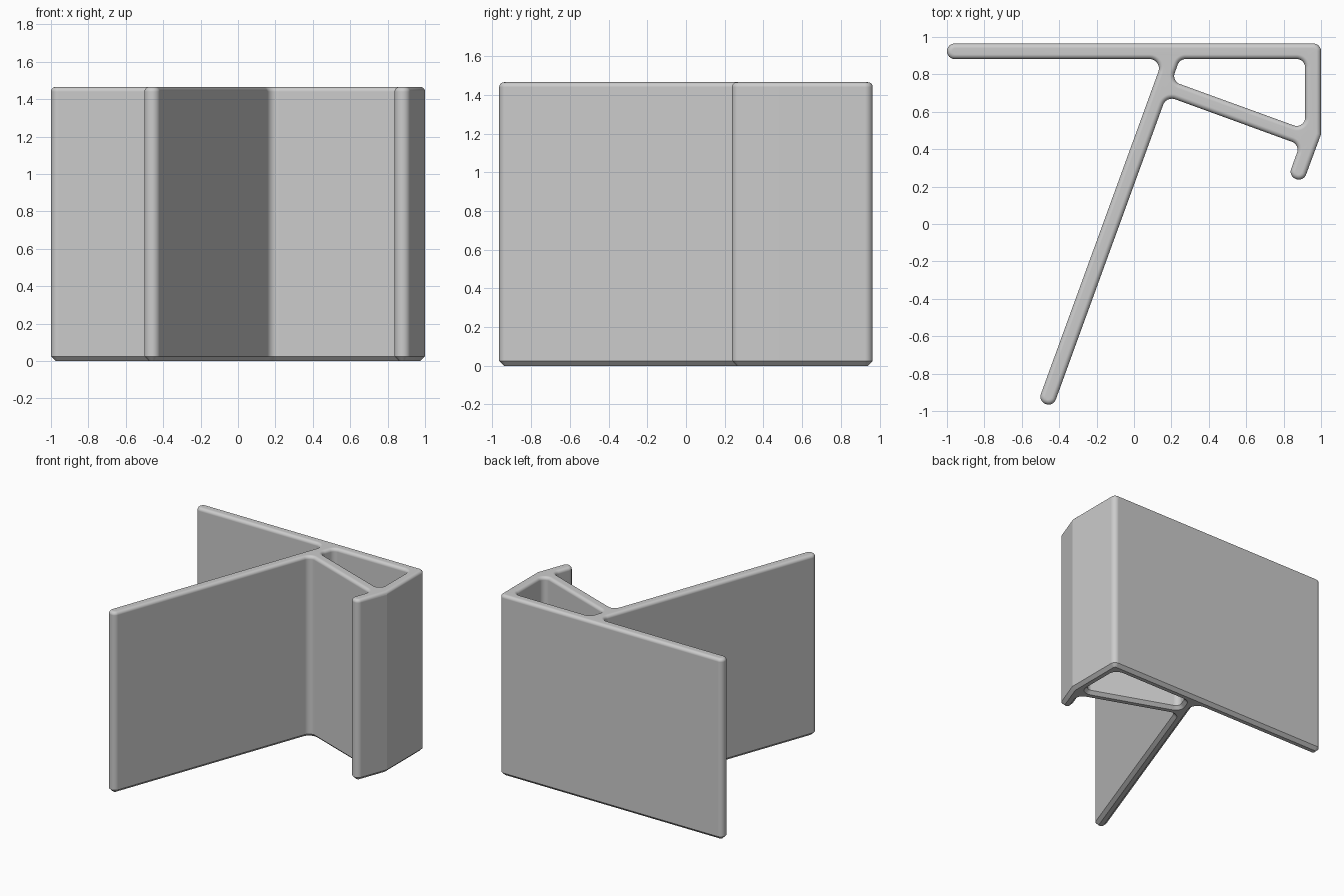
import bpy, bmesh, math
from mathutils import Vector

if "Cube" in bpy.data.objects:
    bpy.data.objects.remove(bpy.data.objects["Cube"], do_unlink=True)

HEIGHT, EDGE = 1.465, 0.025
CORNER_STEPS, EDGE_STEPS = 8, 7
TIP, FILLET = 0.041, 0.045

# Profile corners (x, y, radius), with the material on the left of the path
outer = [
    (1, 0.965, TIP), (-1, 0.965, TIP), (-1, 0.882, TIP),
    (0.155, 0.882, 0.05),                                # plate to leg
    (-0.512, -0.948, TIP), (-0.432, -0.977, TIP),        # leg tip
    (0.173, 0.684, 0.05),                                # leg to brace
    (0.887, 0.424, FILLET),                              # brace to foot
    (0.826, 0.255, TIP), (0.906, 0.226, TIP),            # foot tip
    (1, 0.48, 0),
]
hole = [(0.245, 0.882, FILLET), (0.915, 0.882, FILLET),
        (0.915, 0.505, FILLET), (0.202, 0.764, FILLET)]


def rounded_ring(corners, inset):
    """Move the profile into the material and round its corners."""
    points = []
    for i, (x, y, radius) in enumerate(corners):
        p = Vector((x, y))
        a = (p - Vector(corners[i - 1][:2])).normalized()
        b = (Vector(corners[(i + 1) % len(corners)][:2]) - p).normalized()
        turn = math.atan2(a.x * b.y - a.y * b.x, a.dot(b))
        side = 1 if turn > 0 else -1
        na, nb = Vector((-a.y, a.x)), Vector((-b.y, b.x))
        miter = (na + nb) / (1 + na.dot(nb))
        p = p + miter * inset
        if radius == 0:
            points.append(p)
            continue
        r = radius - side * inset
        centre = p + miter * r * side
        start = -na * r * side
        for k in range(CORNER_STEPS + 1):
            t = turn * k / CORNER_STEPS
            c, s = math.cos(t), math.sin(t)
            points.append(centre + Vector((start.x * c - start.y * s,
                                           start.x * s + start.y * c)))
    return points


# Levels: chamfered bottom, straight wall, rounded top
levels = [(0, EDGE), (EDGE, 0)]
for k in range(EDGE_STEPS + 1):
    t = math.pi / 2 * k / EDGE_STEPS
    levels.append((HEIGHT - EDGE + EDGE * math.sin(t), EDGE * (1 - math.cos(t))))

bm = bmesh.new()
for corners in (outer, hole):
    rings = [[bm.verts.new((p.x, p.y, z)) for p in rounded_ring(corners, inset)]
             for z, inset in levels]
    for low, high in zip(rings, rings[1:]):
        for i in range(len(low)):
            j = (i + 1) % len(low)
            bm.faces.new((low[i], low[j], high[j], high[i]))

# End caps
rim = [e for e in bm.edges if e.is_boundary]
for z, up in ((0, -1), (HEIGHT, 1)):
    loop = [e for e in rim if all(abs(v.co.z - z) < 1e-4 for v in e.verts)]
    bmesh.ops.triangle_fill(bm, edges=loop, use_beauty=True, normal=(0, 0, up))
bmesh.ops.recalc_face_normals(bm, faces=bm.faces)

mesh = bpy.data.meshes.new("extruded_bracket")
bm.to_mesh(mesh)
bm.free()
bracket = bpy.data.objects.new("extruded_bracket", mesh)
bpy.context.collection.objects.link(bracket)

# Plain grey
grey = bpy.data.materials.new("light_grey")
grey.use_nodes = True
grey.diffuse_color = (0.6, 0.6, 0.6, 1)
grey.node_tree.nodes["Principled BSDF"].inputs["Base Color"].default_value = (0.6, 0.6, 0.6, 1)
mesh.materials.append(grey)

# Smooth fillets, flat walls
bpy.ops.object.select_all(action="DESELECT")
bracket.select_set(True)
bpy.context.view_layer.objects.active = bracket
bpy.ops.object.shade_smooth_by_angle(angle=math.radians(18))
weighted = bracket.modifiers.new("flat_walls", "WEIGHTED_NORMAL")
weighted.keep_sharp = True
